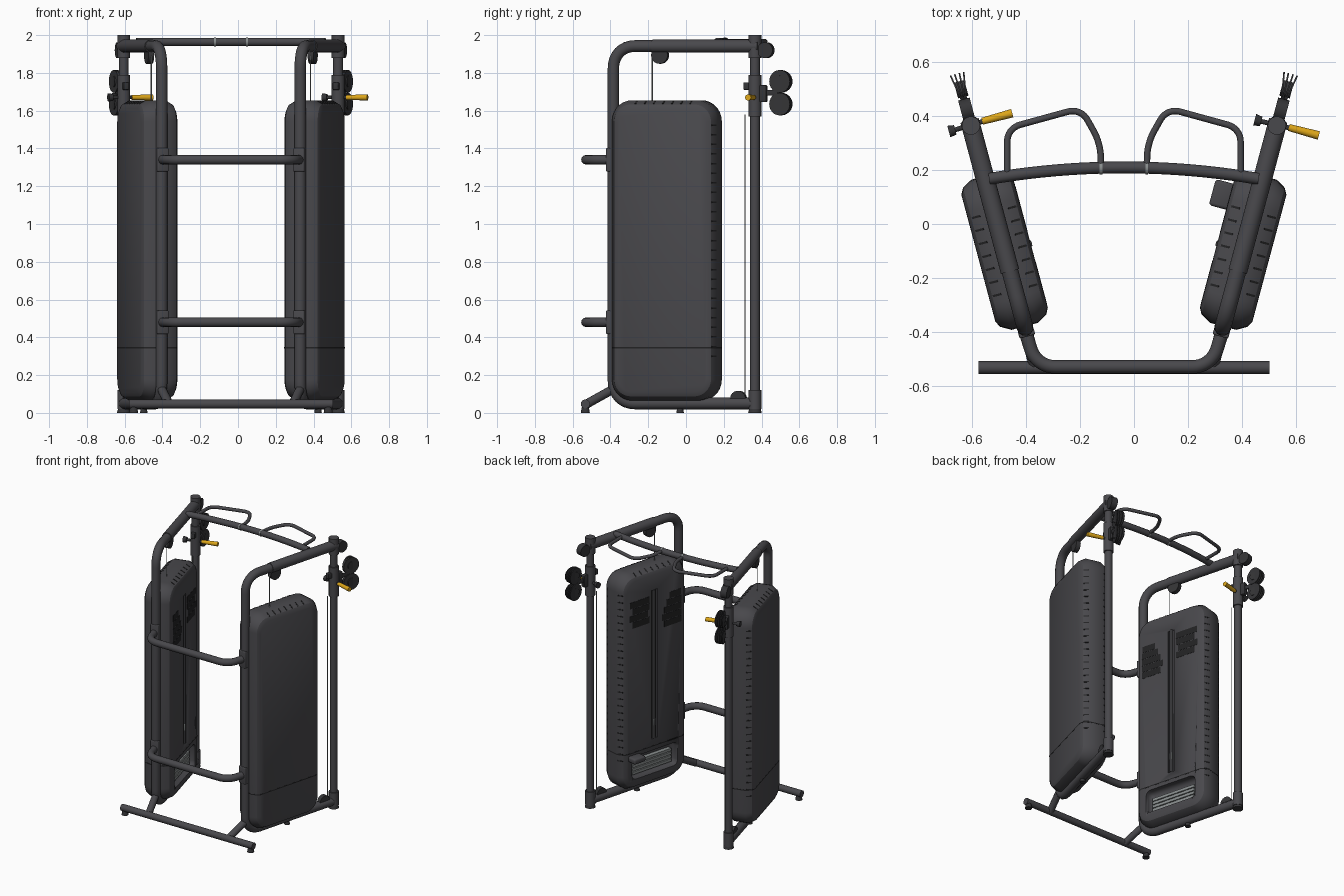
import bpy, bmesh, math
from mathutils import Matrix, Vector, Euler

if "Cube" in bpy.data.objects:
    bpy.data.objects.remove(bpy.data.objects["Cube"])

CX = -0.0375          # symmetry plane
TILT = math.radians(15)
ID = Matrix()


def material(name, rgb):
    m = bpy.data.materials.new(name)
    m.use_nodes = True
    m.diffuse_color = (*rgb, 1)
    m.node_tree.nodes["Principled BSDF"].inputs["Base Color"].default_value = (*rgb, 1)
    return m


FRAME = material("charcoal", (0.066, 0.065, 0.072))
DARK = material("near black", (0.016, 0.016, 0.017))
PULLEY = material("dark grey", (0.035, 0.035, 0.038))
STEEL = material("steel grey", (0.25, 0.27, 0.27))
YELLOW = material("amber yellow", (0.72, 0.38, 0.01))


def finish(name, mesh, mat, M):
    mesh.transform(M)
    mesh.materials.clear()
    mesh.materials.append(mat)
    mesh.shade_smooth()
    mesh.set_sharp_from_angle(angle=math.radians(32))
    ob = bpy.data.objects.new(name, mesh)
    bpy.context.collection.objects.link(ob)
    return ob


def from_bmesh(name, bm, mat, M):
    bmesh.ops.recalc_face_normals(bm, faces=bm.faces)
    mesh = bpy.data.meshes.new(name)
    bm.to_mesh(mesh)
    bm.free()
    return finish(name, mesh, mat, M)


def boxes(name, mat, parts, M=ID, bevel=0):
    """parts: list of (size, centre) or (size, centre, euler)"""
    bm = bmesh.new()
    for size, loc, *rot in parts:
        r = Euler(rot[0] if rot else (0, 0, 0)).to_matrix().to_4x4()
        bmesh.ops.create_cube(bm, size=1, matrix=Matrix.Translation(loc) @ r @ Matrix.Diagonal((*size, 1)))
    if bevel:
        bmesh.ops.bevel(bm, geom=bm.edges[:], offset=bevel, segments=3, affect='EDGES', profile=0.5)
    return from_bmesh(name, bm, mat, M)


def rods(name, mat, parts, M=ID, segs=24):
    """parts: list of (start, end, start radius, end radius)"""
    bm = bmesh.new()
    for p, q, r1, r2 in parts:
        p, q = Vector(p), Vector(q)
        rot = (q - p).to_track_quat('Z', 'Y').to_matrix().to_4x4()
        bmesh.ops.create_cone(bm, cap_ends=True, segments=segs, radius1=r1, radius2=r2,
                              depth=(q - p).length, matrix=Matrix.Translation((p + q) / 2) @ rot)
    return from_bmesh(name, bm, mat, M)


def tube(name, mat, pts, radius, bend=0.0, M=ID):
    """Round tube through the points, with filleted corners"""
    pts = [Vector(p) for p in pts]
    path = [pts[0]]
    for a, b, c in zip(pts, pts[1:], pts[2:]):
        k = min(bend, (a - b).length * 0.5, (c - b).length * 0.5)
        s, e = b + (a - b).normalized() * k, b + (c - b).normalized() * k
        for i in range(9):
            t = i / 8
            w = 2 * t * (1 - t) * 0.83      # rational blend, close to an arc
            u, v = (1 - t) ** 2, t * t
            path.append((s * u + b * w + e * v) / (u + w + v))
    path.append(pts[-1])
    cu = bpy.data.curves.new(name, 'CURVE')
    cu.dimensions = '3D'
    cu.bevel_depth = radius
    cu.bevel_resolution = 4
    cu.use_fill_caps = True
    sp = cu.splines.new('POLY')
    sp.points.add(len(path) - 1)
    for pt, co in zip(sp.points, path):
        pt.co = (*co, 1)
    tmp = bpy.data.objects.new(name, cu)
    mesh = bpy.data.meshes.new_from_object(tmp)
    bpy.data.objects.remove(tmp)
    return finish(name, mesh, mat, M)


# Weight housing dimensions: centre and half sizes along depth and height
HB, HZ, LB, LZ = -0.4825, 0.86, 0.2875, 0.795
PROFILE = [(-0.1, 0.045), (-0.088, 0.022), (-0.05, 0), (0.05, 0), (0.088, 0.022), (0.1, 0.045)]


def housing(name, M):
    bm = bmesh.new()
    rings = []
    for x, inset in PROFILE:
        ring = []
        r = 0.11 - inset * 0.8
        for k, (sy, sz) in enumerate([(1, 1), (-1, 1), (-1, -1), (1, -1)]):
            for i in range(8):
                t = math.pi / 2 * (k + i / 7)
                ring.append(bm.verts.new((x, HB + sy * (LB - inset - r) + r * math.cos(t),
                                          HZ + sz * (LZ - inset - r) + r * math.sin(t))))
        rings.append(ring)
    for a, b in zip(rings, rings[1:]):
        for i in range(len(a)):
            j = (i + 1) % len(a)
            bm.faces.new((a[i], a[j], b[j], b[i]))
    bm.faces.new(rings[0])
    bm.faces.new(rings[-1])
    return from_bmesh(name, bm, FRAME, M)


def cut(ob, cutter):
    mod = ob.modifiers.new("cut", 'BOOLEAN')
    mod.object = cutter
    mod.solver = 'EXACT'
    bpy.context.view_layer.objects.active = ob
    bpy.ops.object.modifier_apply(modifier="cut")
    bpy.data.objects.remove(cutter)


for side, s in (("right", -1), ("left", 1)):
    M = Matrix.Translation((CX + s * 0.5675, 0.365, 0)) @ Matrix.Rotation(-s * TILT, 4, 'Z')
    inner = -s * 0.1

    # Housing with guide slot and stack window on the inner face
    shell = housing(side + "_housing", M)
    cut(shell, boxes("slot_cutter", FRAME, [((0.03, 0.05, 1.1), (inner, -0.48, 0.95))], M))
    cut(shell, boxes("window_cutter", FRAME, [((0.12, 0.4, 0.17), (inner, HB, 0.23))], M, 0.035))
    rods(side + "_guide_rod", PULLEY, [((inner * 0.94, -0.48, 0.4), (inner * 0.94, -0.48, 1.5), 0.012, 0.012)], M)
    boxes(side + "_selector", STEEL, [((0.012, 0.022, 0.05), (inner * 0.99, -0.48, 0.52))], M, 0.003)
    boxes(side + "_weight_plates", STEEL,
          [((0.03, 0.34, 0.02), (inner * 0.55, HB, 0.175 + i * 0.026)) for i in range(4)], M)

    # Dark graphic panels on the inner face
    strips = [(-0.66, 1.42, 0.1), (-0.65, 1.37, 0.13), (-0.64, 1.32, 0.15), (-0.63, 1.27, 0.17), (-0.64, 1.22, 0.15),
              (-0.35, 1.44, 0.17), (-0.36, 1.39, 0.15), (-0.34, 1.34, 0.16), (-0.36, 1.29, 0.15)]
    boxes(side + "_graphic_panel", DARK, [((0.003, w, 0.046), (inner, b, z)) for b, z, w in strips], M)

    # Seam around the lower cover
    bm = bmesh.new()
    loop = [(x * 1.008, HB + e * (LB - i + 0.001)) for e, prof in ((1, PROFILE), (-1, PROFILE[::-1])) for x, i in prof]
    face = bm.faces.new([bm.verts.new((x, y, 0.342)) for x, y in loop])
    up = bmesh.ops.extrude_face_region(bm, geom=[face])["geom"]
    bmesh.ops.translate(bm, vec=(0, 0, 0.007), verts=[v for v in up if isinstance(v, bmesh.types.BMVert)])
    seam = from_bmesh(side + "_housing_seam", bm, DARK, M)
    cut(seam, boxes("seam_cutter", DARK, [((0.19, 0.48, 0.1), (0, HB, 0.345))], M))

    # Vent slits along the back and top chamfers
    vents = []
    for e in (-1, 1):
        for i in range(25):
            vents.append(((0.036, 0.004, 0.008), (e * 0.069, HB + LB - 0.011, 0.3 + i * 0.051), (0, 0, -e * 0.53)))
        for i in range(7):
            vents.append(((0.036, 0.008, 0.004), (e * 0.069, HB - 0.15 + i * 0.05, HZ + LZ - 0.011), (0, e * 0.53, 0)))
    boxes(side + "_vents", DARK, vents, M)

    # Bent side frame, top sleeve and short leg to the front foot bar
    tube(side + "_side_frame", FRAME, [(0, 0, 1.942), (0, -0.776, 1.942), (0, -0.776, 0.05), (0, 0, 0.05)],
         0.031, 0.12, M)
    rods(side + "_top_sleeve", FRAME, [((0, -0.56, 1.942), (0, 0.02, 1.942), 0.035, 0.035)], M)
    tube(side + "_front_leg", FRAME, [(0, -0.925, 0.045), (0, -0.89, 0.065), (0, -0.75, 0.14)], 0.024, 0.02, M)
    boxes(side + "_bar_brackets", FRAME, [((0.06, 0.03, 0.125), (0, -0.795, z)) for z in (0.48, 1.34)], M, 0.006)

    # Rear post with collars and foot
    rods(side + "_rear_post", FRAME, [((0, 0, 0.02), (0, 0, 1.98), 0.026, 0.026)], M)
    rods(side + "_post_collars", FRAME, [((0, 0, 0.02), (0, 0, 0.12), 0.034, 0.034),
                                         ((0, 0, 1.88), (0, 0, 2.0), 0.034, 0.034)], M)
    rods(side + "_levelling_feet", PULLEY, [((0, 0, 0), (0, 0, 0.022), 0.036, 0.03),
                                            ((0, -0.41, 0), (0, -0.41, 0.03), 0.02, 0.015)], M)

    # Fixed pulleys and cables
    rods(side + "_fixed_pulleys", PULLEY, [((-w, b, z), (w, b, z), r, r) for w, b, z, r in
                                           ((0.022, 0.06, 1.92, 0.042), (0.016, -0.52, 1.893, 0.045),
                                            (0.016, -0.09, 0.075, 0.042))], M)
    rods(side + "_cables", STEEL, [((0, b, z1), (0, b, z2), 0.003, 0.003) for b, z1, z2 in
                                   ((-0.563, 1.63, 1.89), (-0.055, 0.08, 1.58))], M, 8)

    # Sliding carriage with grip, knob and swivel pulleys
    rods(side + "_carriage", FRAME, [((0, 0, 1.57), (0, 0, 1.79), 0.034, 0.034)], M)
    boxes(side + "_carriage_block", PULLEY, [((0.03, 0.05, 0.09), (0, 0.04, 1.69)),
                                             ((0.03, 0.04, 0.04), (0, -0.04, 1.73)),
                                             ((0.016, 0.1, 0.03), (0, 0.1, 1.695))], M, 0.005)
    rods(side + "_grip", YELLOW, [((0.045, 0.005, 1.67), (0.16, 0.005, 1.67), 0.013, 0.016)], M)
    rods(side + "_grip_shaft", PULLEY, [((-0.065, 0, 1.67), (0.05, 0.004, 1.67), 0.009, 0.009),
                                        ((-0.085, 0, 1.67), (-0.06, 0, 1.67), 0.022, 0.018)], M)
    discs = []
    for z in (1.755, 1.635):
        for t in (-0.17, -0.06, 0.06, 0.17):
            c = Vector((math.sin(t) * 0.09, 0.14, z))
            n = Vector((math.cos(t), -math.sin(t), 0)) * 0.003
            discs.append((c - n, c + n, 0.06, 0.06))
        discs.append(((-0.02, 0.14, z), (0.02, 0.14, z), 0.03, 0.03))
    rods(side + "_swivel_pulleys", PULLEY, discs, M)

    # Pull-up handle on the top crossbar
    tube(side + "_pull_up_handle", FRAME,
         [(CX + s * x, y, 1.967) for x, y in ((0.433, 0.18), (0.433, 0.355), (0.16, 0.43), (0.087, 0.3), (0.085, 0.2))],
         0.012, 0.05)
    rods(side + "_handle_clamp", STEEL, [((CX + s * 0.08, 0.207, 1.964), (CX + s * 0.09, 0.207, 1.964), 0.0235, 0.0235)])
    rods(side + "_bar_foot", PULLEY, [((CX + s * 0.515, -0.533, 0), (CX + s * 0.515, -0.533, 0.035), 0.024, 0.018)])

# Small corner shelf on the inside of the left housing
boxes("corner_shelf", FRAME, [((0.075, 0.1, 0.04), (-0.13, -0.3, 0.31))], M, 0.012)

# Bars joining the two sides
for name, z in (("lower_front_bar", 0.48), ("upper_front_bar", 1.34)):
    tube(name, FRAME, [(CX - 0.37, -0.385, z), (CX - 0.325, -0.53, z), (CX + 0.325, -0.53, z), (CX + 0.37, -0.385, z)],
         0.025, 0.07)
rods("front_foot_bar", FRAME, [((CX - 0.54, -0.533, 0.047), (CX + 0.54, -0.533, 0.047), 0.024, 0.024)])
tube("top_crossbar", FRAME,
     [(CX + x, 0.21 - 0.17 * x * x, 1.964) for x in [i * 0.05 for i in range(-10, 11)]], 0.022)
